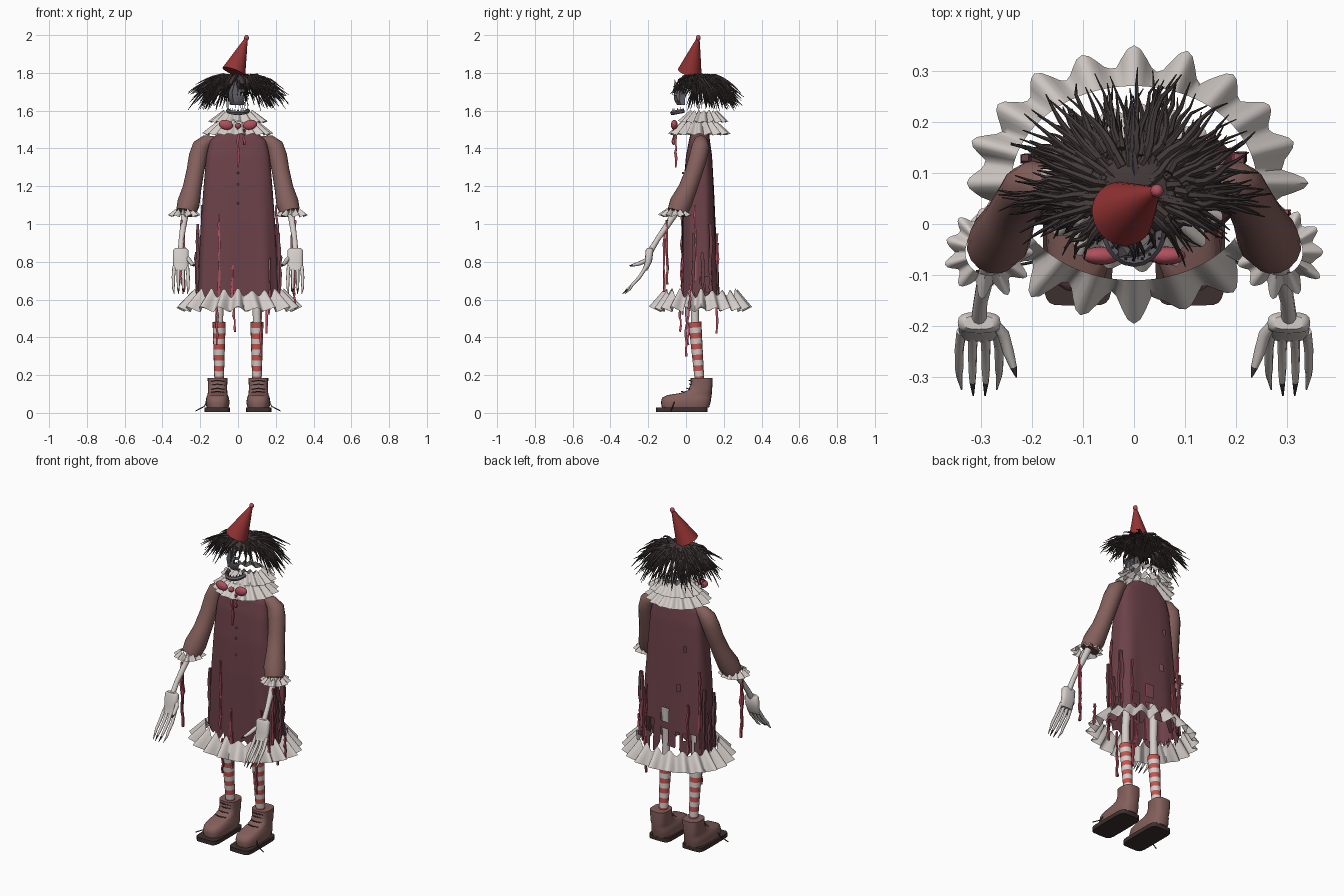
import bpy, bmesh, math, random
from math import sin, cos, pi
from mathutils import Vector, Quaternion

random.seed(4)
if "Cube" in bpy.data.objects:
    bpy.data.objects.remove(bpy.data.objects["Cube"])


def material(name, rgb):
    m = bpy.data.materials.new(name)
    m.use_nodes = True
    m.diffuse_color = (*rgb, 1)
    m.node_tree.nodes["Principled BSDF"].inputs["Base Color"].default_value = (*rgb, 1)
    return m


DRESS = material("plum cloth", (.15, .054, .066))
BROWN = material("dusty brown", (.23, .115, .105))
WHITE = material("dirty white", (.66, .61, .58))
HAT = material("hat red", (.3, .033, .033))
STRIPE = material("stripe red", (.56, .09, .08))
RIBBON = material("ribbon red", (.43, .08, .11))
HAIR = material("black brown", (.055, .04, .04))
MASK = material("mask grey", (.12, .11, .13))
SOLE = material("sole brown", (.045, .03, .028))


def build(name, lofts, mats, rule=None, cap=True, drop=None, angle=50):
    """Bridge each list of rings into one skinned mesh object."""
    bm = bmesh.new()
    for rings in lofts:
        rows = [[bm.verts.new(p) for p in ring] for ring in rings]
        for a, b in zip(rows, rows[1:]):
            n = len(a)
            for i in range(n):
                bm.faces.new((a[i], a[(i + 1) % n], b[(i + 1) % n], b[i]))
        if cap:
            bm.faces.new(rows[0][::-1])
            bm.faces.new(rows[-1])
    bmesh.ops.recalc_face_normals(bm, faces=bm.faces)
    if drop:
        gone = [f for f in bm.faces if drop(f.calc_center_median())]
        bmesh.ops.delete(bm, geom=gone, context='FACES')
    if rule:
        for f in bm.faces:
            f.material_index = rule(f.calc_center_median())
    me = bpy.data.meshes.new(name)
    bm.to_mesh(me)
    bm.free()
    for m in mats:
        me.materials.append(m)
    me.shade_smooth()
    me.set_sharp_from_angle(angle=math.radians(angle))
    ob = bpy.data.objects.new(name, me)
    bpy.context.collection.objects.link(ob)
    return ob


def section(x, z, hw, y0, y1, e=.7, n=24):
    """Horizontal rounded-box outline."""
    def p(v):
        return math.copysign(abs(v) ** e, v)
    return [Vector((x + hw * p(cos(2 * pi * i / n)),
                    (y0 + y1) / 2 + (y1 - y0) / 2 * p(sin(2 * pi * i / n)), z)) for i in range(n)]


def tube(pts, radii, n=8):
    """Rings swept along a path without twist."""
    pts = [Vector(p) for p in pts]
    t_old = (pts[1] - pts[0]).normalized()
    side = t_old.orthogonal().normalized()
    rings = []
    for i, p in enumerate(pts):
        t = (pts[min(i + 1, len(pts) - 1)] - pts[max(i - 1, 0)]).normalized()
        side = t_old.rotation_difference(t) @ side
        t_old = t
        rings.append([p + Quaternion(t, 2 * pi * k / n) @ side * radii[i] for k in range(n)])
    return rings


def ruffle(name, x, y, inner, outer, pleats, wave, lift):
    """Pleated frill; inner and outer are (rx, ry, z)."""
    rings, n = [], pleats * 8
    size = [random.uniform(.6, 1.3) for _ in range(pleats)]
    for k in range(5):
        t = k / 4
        rx, ry, z = (a + (b - a) * t for a, b in zip(inner, outer))
        ring = []
        for i in range(n):
            a = 2 * pi * i / n
            w = cos(a * pleats) * size[(i + 4) // 8 % pleats]
            r = wave * w * t
            ring.append((x + (rx + r) * cos(a), y + (ry + r) * sin(a), z + lift * w * (1 - .4 * t)))
        rings.append(ring)
    build(name, [rings], [WHITE], cap=False, angle=80)


def streamer(x, y, top, bottom, r=.009):
    """Tattered hanging ribbon."""
    n = 9
    pts = [(x + random.uniform(-.004, .004), y + random.uniform(-.004, .004),
            top + (bottom - top) * i / (n - 1)) for i in range(n)]
    return tube(pts, [r * random.uniform(.5, 1.1) for _ in range(n)], 4)


def ball(name, loc, scale, mat, rot=0):
    rings = []
    for i in range(1, 10):
        a = pi * i / 10
        rings.append([Vector((scale[0] * sin(a) * cos(b * pi / 8), scale[1] * sin(a) * sin(b * pi / 8),
                              scale[2] * cos(a))) for b in range(16)])
    ob = build(name, [rings], [mat])
    ob.location, ob.rotation_euler = loc, (0, rot, 0)


# Ragged dress: folded tube with holes, slits and a torn hem
profile = [(.6, .215, -.02, .175), (.8, .207, -.02, .165), (1, .197, -.02, .155), (1.2, .182, -.015, .147),
           (1.36, .168, 0, .138), (1.44, .15, .015, .127), (1.5, .085, .03, .12)]
rings = []
for a, b in zip(profile, profile[1:]):
    for k in range(5):
        z, hw, y0, y1 = (u + (v - u) * k / 5 for u, v in zip(a, b))
        ring = section(0, z, hw, y0, y1, .6, 64)
        for i, p in enumerate(ring):
            fold = .006 * sin(i * pi / 4) * max(0, (1.3 - z) / .7)
            p.y += fold
            if not rings:
                p.z += random.uniform(-.04, .04)
        rings.append(ring)
rings.append(section(0, 1.5, .085, .03, .12, .6, 64))
holes = [(.03, .8, .03), (-.1, 1.2, .018), (.1, 1.08, .014), (-.06, .98, .014), (.12, .72, .035), (-.13, .7, .03)]


def torn(c):
    if c.y < .08 or c.z > 1.25:
        return False
    slit = c.z < .74 and sin(c.x * 70) > .8
    return slit or any(math.hypot(c.x - x, c.z - z) < r for x, z, r in holes)


build("dress", [rings], [DRESS], cap=False, drop=torn)
for z in (1.27, 1.21, 1.11):
    ball("button", (0, -.019 + max(0, z - 1.25) * .15, z), (.006, .006, .006), MASK)

# Frills on the hem and collar
ruffle("hem_frill", 0, .08, (.24, .19, .635), (.312, .245, .548), 20, .024, .02)
ruffle("lower_collar", 0, .07, (.095, .085, 1.545), (.175, .155, 1.475), 17, .014, .009)
ruffle("upper_collar", 0, .095, (.08, .07, 1.595), (.15, .122, 1.54), 16, .012, .008)

# Neck bow
for s in (-1, 1):
    ball("bow_loop", (s * .064, -.062, 1.525), (.038, .018, .026), RIBBON, s * -.2)
ball("bow_knot", (0, -.064, 1.52), (.016, .015, .015), RIBBON)

for s in (-1, 1):
    # Sleeve and cuff
    path = [(.125, .076, 1.447, .02), (.165, .078, 1.437, .036), (.195, .077, 1.41, .047), (.211, .066, 1.36, .049),
            (.226, .043, 1.28, .047), (.243, .01, 1.19, .05), (.262, -.028, 1.11, .06), (.276, -.048, 1.06, .053)]
    build("sleeve", [tube([(s * p[0], p[1], p[2]) for p in path], [p[3] for p in path], 16)], [BROWN])
    ruffle("cuff_frill", s * .285, -.055, (.045, .045, 1.072), (.077, .077, 1.043), 11, .013, .01)

    # Bony forearm and hand
    arm = [(s * .278, -.05, 1.07), (s * .288, -.095, 1), (s * .3, -.15, .92), (s * .304, -.192, .85)]
    build("forearm", [tube(arm, [.02, .017, .014, .016], 10)], [WHITE])
    palm = [(.873, .03, -.206, -.18), (.86, .042, -.214, -.172), (.8, .041, -.218, -.18), (.755, .039, -.23, -.204)]
    build("palm", [[section(s * .303, z, hw, a, b, .7, 16) for z, hw, a, b in palm]], [WHITE])
    fingers = []
    for i in range(4):
        x, d = .303 + (i - 1.5) * .023, (i - 1.5) * .003
        short = .012 * abs(i - 1.5)
        fingers.append(tube([(s * x, -.21, .775), (s * (x + d), -.245, .72), (s * (x + d), -.285, .677),
                             (s * (x + d), -.315 + short, .655), (s * x, -.342 + short, .63)],
                            [.01, .009, .008, .006, .0015], 8))
    fingers.append(tube([(s * .272, -.195, .825), (s * .256, -.215, .805), (s * .246, -.25, .79),
                         (s * .236, -.28, .782), (s * .23, -.3, .778)], [.01, .012, .011, .007, .0015], 8))
    build("fingers", fingers, [WHITE, HAIR], lambda c: int(c.y < -.315 or c.y < -.285 and c.z > .75))

    # Bare upper leg and striped stocking
    build("upper_leg", [tube([(s * .09, .06, .8), (s * .098, .045, .6), (s * .1, .048, .47)],
                             [.026, .022, .022], 12)], [WHITE])
    z0, step = .165, .0287
    leg = [(s * .1, .072 - i * .0023, z0 + i * step) for i in range(12)]
    build("stocking", [tube(leg, [.025 + .0009 * i for i in range(12)], 14)], [STRIPE, WHITE],
          lambda c: int((c.z - z0) / step) % 2)

    # Boot, sole and laces
    boot = [(.028, .058, -.128, .122), (.055, .064, -.133, .13), (.08, .06, -.127, .134), (.094, .054, -.1, .136),
            (.105, .052, -.03, .137), (.12, .051, .01, .138), (.15, .051, .025, .14), (.185, .053, .025, .14)]
    build("boot", [[section(s * .108, z, hw, a, b) for z, hw, a, b in boot]], [BROWN], angle=60)
    build("sole", [[section(s * .11, z, .068, -.16, .115, .3) for z in (.004, .028)]], [SOLE])
    laces = [tube([(s * .108 - .035, y + .012, z), (s * .108, y - .004, z + .005), (s * .108 + .035, y + .012, z)],
                  [.003] * 3, 5) for y, z in ((-.02, .109), (.008, .126), (.021, .148), (.021, .168))]
    laces.append(tube([(s * .15, -.05, .09), (s * .178, -.07, .035), (s * .225, -.08, .01)], [.003] * 3, 5))
    build("boot_laces", laces, [HAIR])

# Torn ribbons on bow, dress, cuffs and legs
spots = [(0, -.055, 1.51, 1.3), (.03, -.065, 1.5, 1.42), (-.1, -.022, 1.05, .62), (-.03, -.024, .78, .55),
         (.165, -.02, .82, .52), (-.02, -.03, .65, .43), (.12, .0, .58, .3), (-.11, .01, .57, .36),
         (.205, .05, 1.1, .7), (.2, .13, 1, .62), (-.19, .14, 1.1, .62), (.15, .165, .95, .42), (-.13, .168, .9, .55),
         (.3, .02, .68, .55)]
for s in (-1, 1):
    spots += [(s * .302, -.1, 1.02, .68), (s * .285, -.115, .98, .64)]
build("torn_ribbons", [streamer(*q) for q in spots], [RIBBON])
rags = [(s * x, y, z, .62, .013) for s in (-1, 1) for x, y, z in ((.215, .04, .95), (.222, .09, .85), (.21, .13, 1))]
build("dress_rags", [streamer(*q) for q in rags], [DRESS])

# Broken face mask: open shard with a peak, jaw and teeth
shell = []
for i in range(11):
    a = pi * (.08 + .84 * i / 10)
    shell.append([(.052 * sin(a) * cos(b * pi / 12), -.005 + .06 * sin(a) * sin(b * pi / 12),
                   1.68 + .07 * cos(a)) for b in range(24)])
build("face_mask", [shell], [MASK], cap=False, angle=25, drop=lambda c: c.y > -.008 or c.x > .036 or c.z < 1.63 or
      math.hypot(c.x - .022, c.z - 1.69) < .012 or (c.x > .01 and c.z > 1.71))
build("mask_peak", [tube([(-.012, -.045, 1.65), (-.016, -.05, 1.7), (-.012, -.06, 1.765)], [.02, .022, .001], 4)],
      [MASK])
jaw = [(.052 * cos(a), -.01 + .062 * sin(a), 1.6 + .012 * sin(a)) for a in [pi + pi * i / 10 for i in range(11)]]
build("jaw", [tube(jaw, [.012] * 11, 6)], [MASK])
build("teeth", [tube([p, (p[0], p[1] + .002, p[2] + .024)], [.005, .001], 4) for p in jaw[1:-1]], [MASK])

# Shaggy hair: thin cap and drooping strands
build("hair_cap", [[section(0, z, r, .065 - r * .85, .065 + r * .85, 1)
                    for z, r in ((1.74, .105), (1.765, .1), (1.785, .07), (1.795, .03))]], [HAIR])
strands = []
for i in range(290):
    a = random.uniform(-.2 * pi, 1.2 * pi) if i % 5 else random.uniform(pi, 2 * pi)
    ca, sa = cos(a), sin(a)
    reach = random.uniform(.6, 1.08)
    root = random.uniform(.12, .4)
    drop = random.uniform(.06, .17) * (1 if sa > -.3 else .55)
    bend = random.uniform(-.045, .045)
    top = random.uniform(1.76, 1.785)
    pts = []
    for k in range(7):
        t = k / 6
        r = root + (reach - root) * t
        j = random.uniform(-.005, .005)
        pts.append((.25 * r * ca - bend * sa * t * t + j,
                    .06 + (.23 if sa > 0 else .13) * r * sa + bend * ca * t * t - j,
                    top + .012 * sin(t * pi) - drop * t ** 1.4 + j))
    w = random.uniform(.008, .011)
    strands.append(tube(pts, [w * (1 - .88 * (k / 6) ** 1.4) for k in range(7)], 6))
build("hair", strands, [HAIR])

# Tilted party hat with pompom
base, tip = Vector((-.022, .02, 1.805)), Vector((.045, .065, 1.985))
build("party_hat", [tube([base, base.lerp(tip, .5), tip], [.064, .036, .007], 28)], [HAT])
ball("hat_pompom", tip, (.013, .013, .015), RIBBON)
